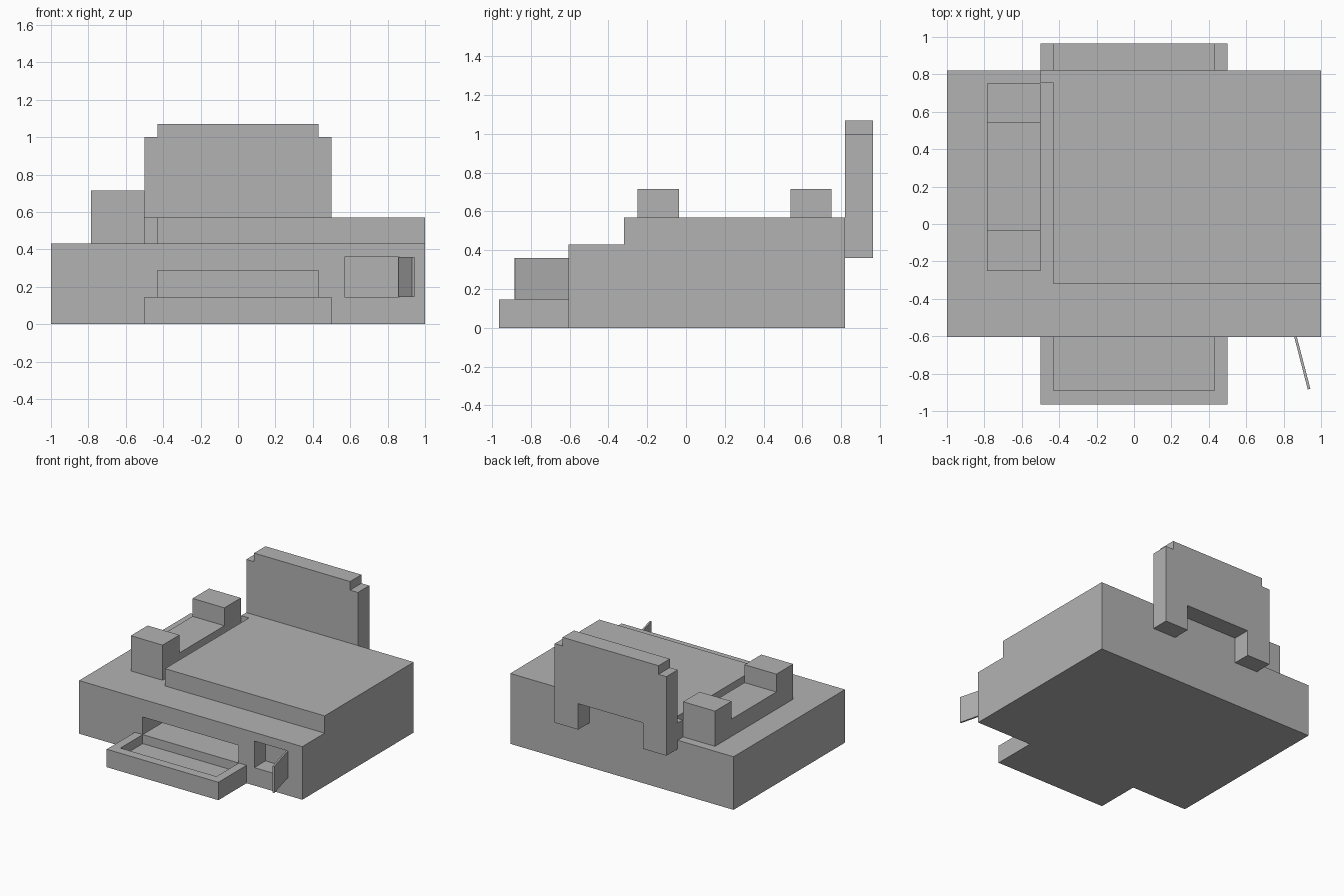
import bpy
import bmesh
from mathutils import Vector

cube = bpy.data.objects.get("Cube")
if cube:
    bpy.data.objects.remove(cube, do_unlink=True)

# Single grey plastic
grey = bpy.data.materials.new("grey plastic")
grey.use_nodes = True
colour = (0.45, 0.45, 0.45, 1)
grey.diffuse_color = colour
grey.node_tree.nodes["Principled BSDF"].inputs["Base Color"].default_value = colour


def prism(name, outline, axis, low, high):
    """Extrude a 2D outline along an axis; the outline uses the other two axes in order."""
    def point(uv, w):
        co = list(uv)
        co.insert("xyz".index(axis), w)
        return Vector(co)

    bm = bmesh.new()
    face = bm.faces.new([bm.verts.new(point(uv, low)) for uv in outline])
    extruded = bmesh.ops.extrude_face_region(bm, geom=[face])["geom"]
    moved = [g for g in extruded if isinstance(g, bmesh.types.BMVert)]
    bmesh.ops.translate(bm, verts=moved, vec=point((0, 0), high - low))
    bmesh.ops.recalc_face_normals(bm, faces=bm.faces)
    mesh = bpy.data.meshes.new(name)
    bm.to_mesh(mesh)
    bm.free()
    mesh.materials.append(grey)
    obj = bpy.data.objects.new(name, mesh)
    bpy.context.collection.objects.link(obj)
    return obj


def box(name, x, y, z):
    return prism(name, [(x[0], y[0]), (x[1], y[0]), (x[1], y[1]), (x[0], y[1])], "z", *z)


def cut(target, cutter):
    """Subtract the cutter from the target and discard it."""
    cutter.hide_render = True
    mod = target.modifiers.new("cut", "BOOLEAN")
    mod.operation = "DIFFERENCE"
    mod.solver = "EXACT"
    mod.object = cutter
    bpy.context.view_layer.objects.active = target
    bpy.ops.object.modifier_apply(modifier=mod.name)
    bpy.data.objects.remove(cutter, do_unlink=True)


def mirrored(half):
    """Complete a right-hand outline with its mirror image."""
    return half + [(-u, v) for u, v in reversed(half)]


FRONT, BACK, TOP, LID_TOP = -0.605, 0.82, 0.43, 0.57

# Main body with paper slot and side pocket
body = box("body", (-1, 1), (FRONT, BACK), (0, TOP))
cut(body, box("paper_slot_cutter", (-0.43, 0.43), (-0.7, -0.32), (0.145, 0.287)))
cut(body, box("pocket_cutter", (0.57, 0.855), (-0.7, -0.462), (0.145, 0.36)))

# Raised lid, with a short tab at the rear beside the handset
prism("lid", [(-0.43, -0.32), (1, -0.32), (1, BACK), (-0.5, BACK),
              (-0.5, 0.755), (-0.43, 0.755)], "z", TOP, LID_TOP)

# Handset: low grip with a raised block at each end
prism("handset", [(-0.25, TOP), (0.75, TOP), (0.75, 0.715), (0.54, 0.715),
                  (0.54, LID_TOP), (-0.035, LID_TOP), (-0.035, 0.715),
                  (-0.25, 0.715)], "x", -0.785, -0.5)

# Rear paper support, stepped at the top and notched below
prism("rear_paper_support", mirrored([(0.29, LID_TOP), (0.29, 0.36), (0.5, 0.36),
                                      (0.5, 1.0), (0.43, 1.0), (0.43, 1.07)]),
      "y", BACK, 0.965)

# Front output tray with a shallow recess
tray = box("front_tray", (-0.5, 0.5), (-0.965, FRONT), (0, 0.145))
cut(tray, box("tray_cutter", (-0.43, 0.43), (-0.89, -0.5), (0.072, 0.3)))

# Pocket door standing open
prism("pocket_door", [(0.857, FRONT), (0.929, -0.885), (0.943, -0.881),
                      (0.871, FRONT)], "z", 0.145, 0.36)
